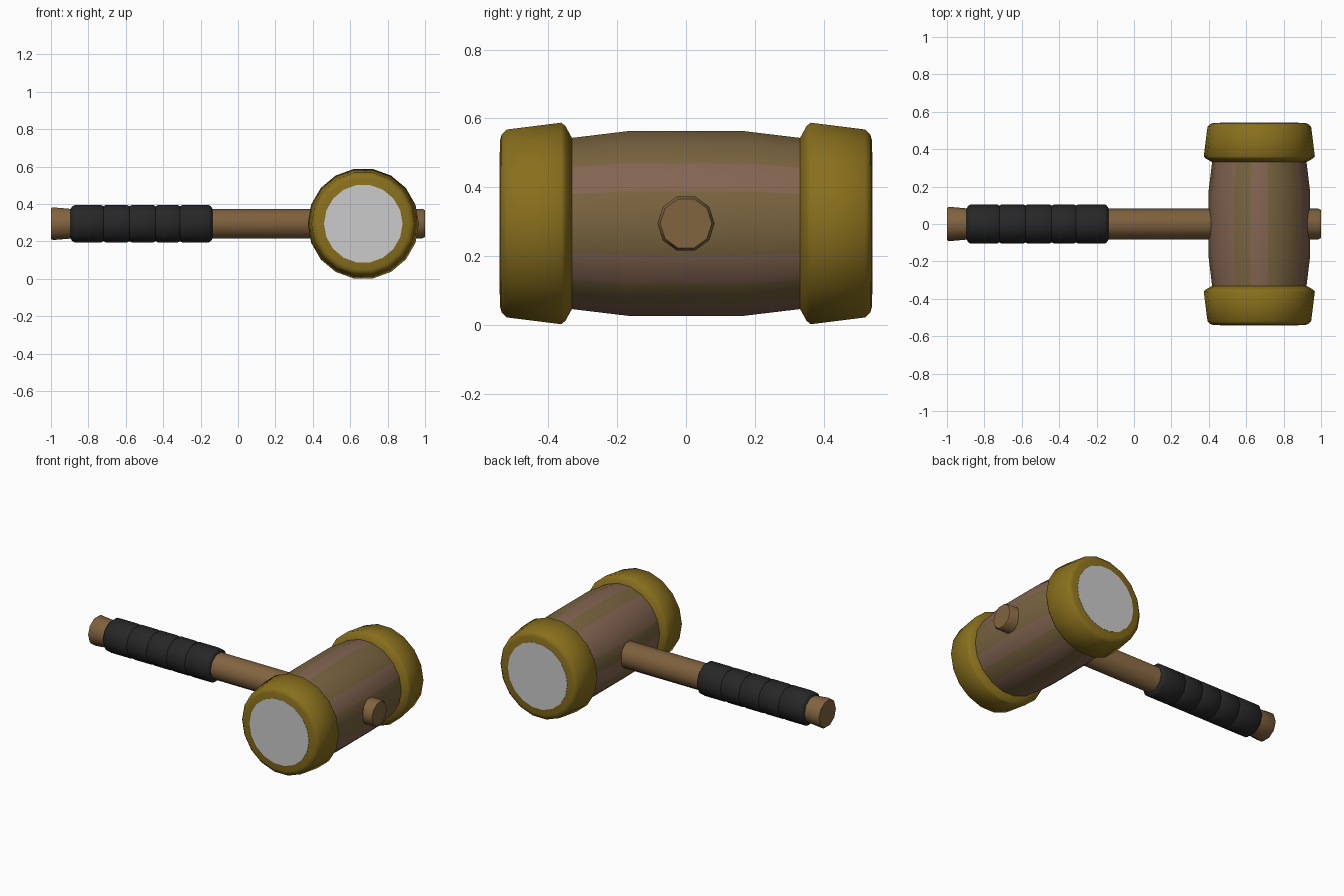
import bpy, bmesh
from math import cos, sin, tau, radians

if "Cube" in bpy.data.objects:
    bpy.data.objects.remove(bpy.data.objects["Cube"])

HEAD_X, MID_Z = 0.67, 0.295


def mat(name, rgb):
    m = bpy.data.materials.new(name)
    m.diffuse_color = (*rgb, 1)
    m.use_nodes = True
    m.node_tree.nodes["Principled BSDF"].inputs["Base Color"].default_value = m.diffuse_color
    return m


GOLD = mat("gold", (0.25, 0.16, 0.012))
RED_WOOD = mat("red_wood", (0.23, 0.13, 0.085))
OLIVE_WOOD = mat("olive_wood", (0.19, 0.125, 0.05))
HANDLE_WOOD = mat("handle_wood", (0.22, 0.125, 0.05))
BLACK = mat("black", (0.02, 0.02, 0.02))


def lathe(name, profile, sides, axis, mats=(), stripes=None, smooth=40):
    """Revolve (position, radius) pairs around the x or y axis and cap the ends."""
    bm = bmesh.new()
    rings = []
    for a, r in profile:
        ring = []
        for i in range(sides):
            c, s = r * cos(tau * i / sides), r * sin(tau * i / sides)
            ring.append(bm.verts.new((HEAD_X + c, a, MID_Z + s) if axis == "y"
                                     else (a, c, MID_Z + s)))
        rings.append(ring)
    for lo, hi in zip(rings, rings[1:]):
        for i in range(sides):
            j = (i + 1) % sides
            f = bm.faces.new((lo[i], lo[j], hi[j], hi[i]))
            if stripes:
                f.material_index = stripes[i]
    bm.faces.new(rings[0])
    if len(rings) > 1:
        bm.faces.new(rings[-1])
        bmesh.ops.recalc_face_normals(bm, faces=bm.faces)
    mesh = bpy.data.meshes.new(name)
    bm.to_mesh(mesh)
    bm.free()
    ob = bpy.data.objects.new(name, mesh)
    bpy.context.collection.objects.link(ob)
    for m in mats:
        mesh.materials.append(m)
    bpy.ops.object.select_all(action="DESELECT")
    ob.select_set(True)
    bpy.context.view_layer.objects.active = ob
    bpy.ops.object.shade_smooth_by_angle(angle=radians(smooth))
    return ob


# barrel-shaped wooden head with planks in two tones
planks = [1, 0, 1, 1, 0, 1, 0, 0, 1, 0, 1, 0, 0, 1, 0, 1, 0, 1]
lathe("head_barrel", [(-0.35, 0.25), (-0.17, 0.272), (0.17, 0.272), (0.35, 0.25)],
      18, "y", (RED_WOOD, OLIVE_WOOD), planks)

# metal bands and striking faces at both ends
for side, s in (("front", -1), ("back", 1)):
    lathe(side + "_band", [(s * a, r) for a, r in
          ((0.33, 0.25), (0.35, 0.287), (0.362, 0.297), (0.52, 0.277), (0.535, 0.262), (0.54, 0.245))],
          18, "y", (GOLD,), smooth=50)
    lathe(side + "_striking_face", [(s * 0.53, 0.21), (s * 0.5415, 0.21)], 18, "y")

# handle running through the head, flared at the butt
lathe("handle", [(-1, 0.085), (-0.99, 0.092), (-0.89, 0.083), (0.985, 0.083), (1, 0.075)],
      10, "x", (HANDLE_WOOD,))

# grip wrapped in five bulging turns
grip = [(-0.895, 0.085), (-0.885, 0.098)]
turns = [-0.885, -0.72, -0.58, -0.44, -0.31, -0.145]
for a, b in zip(turns, turns[1:]):
    grip += [(a + 0.012, 0.105), (b - 0.012, 0.105), (b, 0.098)]
grip.append((-0.137, 0.085))
lathe("grip_wrap", grip, 10, "x", (BLACK,))
